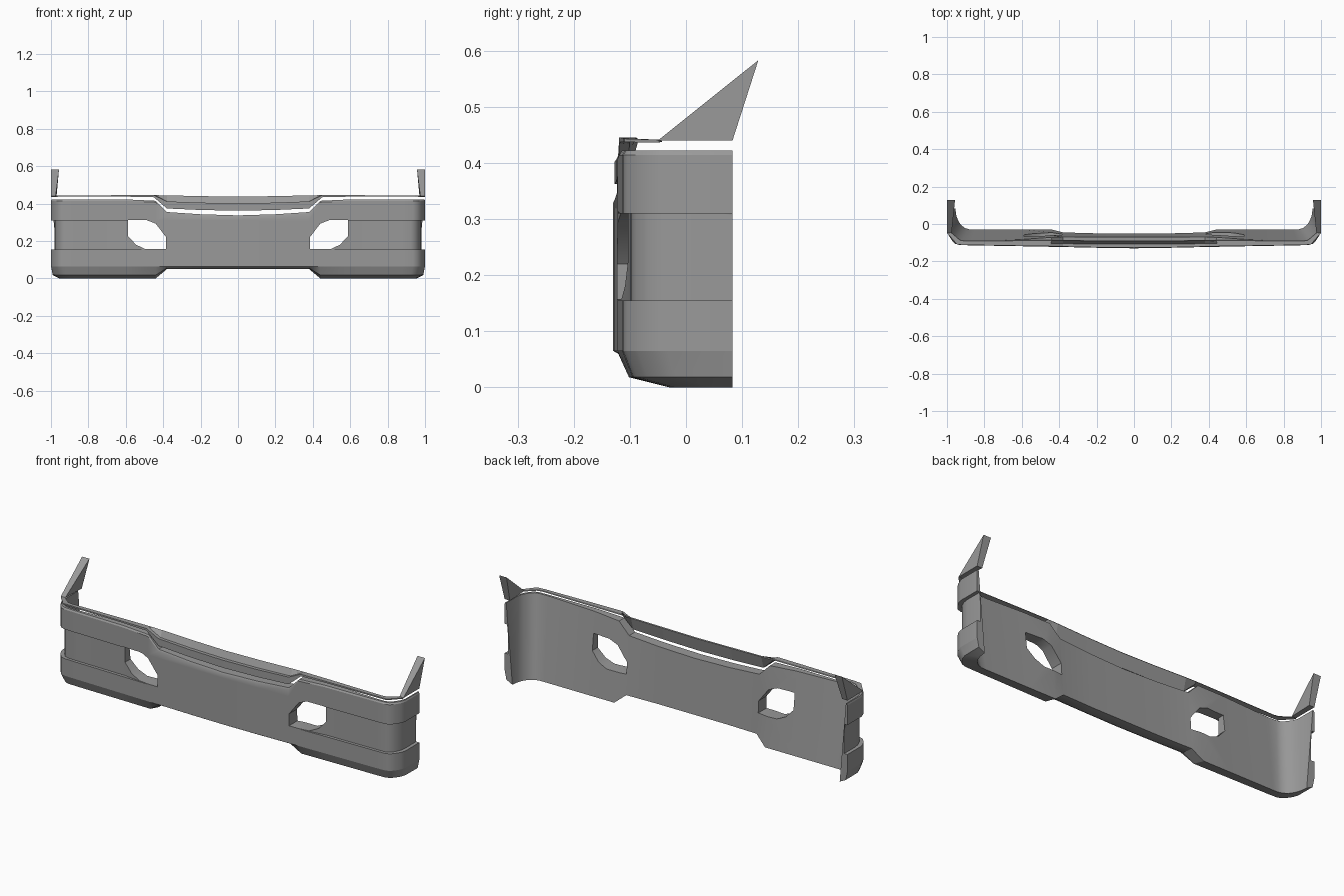
import bpy, bmesh
from math import radians

if "Cube" in bpy.data.objects:
    bpy.data.objects.remove(bpy.data.objects["Cube"])

grey = bpy.data.materials.new("dark_grey")
grey.diffuse_color = (.32, .32, .32, 1)
grey.use_nodes = True
grey.node_tree.nodes["Principled BSDF"].inputs["Base Color"].default_value = grey.diffuse_color


def loft(name, sections):
    """Closed solid through a row of equal-length section loops."""
    bm = bmesh.new()
    rings = [[bm.verts.new(p) for p in s] for s in sections]
    n = len(rings[0])
    for a, b in zip(rings, rings[1:]):
        for i in range(n):
            j = (i + 1) % n
            bm.faces.new((a[i], a[j], b[j], b[i]))
    bm.faces.new(rings[0])
    bm.faces.new(rings[-1])
    bmesh.ops.remove_doubles(bm, verts=bm.verts, dist=0.0002)
    bmesh.ops.recalc_face_normals(bm, faces=bm.faces)
    me = bpy.data.meshes.new(name)
    bm.to_mesh(me)
    bm.free()
    me.materials.append(grey)
    ob = bpy.data.objects.new(name, me)
    bpy.context.collection.objects.link(ob)
    return ob


def flip(section):
    return [(-x, y, z) for x, y, z in section]


def both_sides(half):
    """Half sections start on the centre plane; add the mirrored half."""
    return [flip(s) for s in reversed(half[1:])] + half


def select(ob):
    bpy.ops.object.select_all(action='DESELECT')
    ob.select_set(True)
    bpy.context.view_layer.objects.active = ob


# Bumper shell: plan outline outside and inside, with top height
outer = [(0, -.13), (.2, -.127), (.38, -.123), (.44, -.122), (.59, -.119), (.88, -.114),
         (.935, -.112), (.958, -.105), (.975, -.086), (.992, -.06), (1, -.035), (1, .083)]
inner = [(0, -.05), (.2, -.05), (.38, -.045), (.44, -.03), (.59, -.03), (.85, -.03),
         (.88, -.029), (.905, -.021), (.925, -.005), (.94, .018), (.95, .045), (.955, .083)]
tops = [.337, .343, .355, .415] + [.422] * 8
recess = [0] * 4 + [.18, .18, .18, .2, .22, .28, .36, .42]   # set-back outer band
rim = [.75, .75, .7, .55, .42] + [.2] * 7                    # thickness of top rim

half = []
for i, (o, n, top, rec, thick) in enumerate(zip(outer, inner, tops, recess, rim)):
    low = (.05, .055) if i < 3 else (0, .018)      # raised centre underside
    rows = [(1, low[0]), (.22, low[1]), (0, .065), (0, .155), (rec, .155), (rec, .31),
            (0, .31), (0, top - .008), (.06, top), (thick, top)]
    half.append([(o[0] + (n[0] - o[0]) * t, o[1] + (n[1] - o[1]) * t, z) for t, z in rows])
shell = loft("bumper_shell", both_sides(half))

# Lamp openings
hole = [(.384, .157), (.384, .22), (.44, .293), (.49, .312), (.587, .312),
        (.587, .225), (.545, .18), (.495, .157)]
for side in (1, -1):
    cutter = loft("lamp_cutter", [[(side * x, y, z) for x, z in hole] for y in (-.3, .2)])
    cutter.hide_render = True
    mod = shell.modifiers.new("lamp_opening", 'BOOLEAN')
    mod.object = cutter
    mod.operation = 'DIFFERENCE'
    mod.solver = 'EXACT'
    select(shell)
    bpy.ops.object.modifier_apply(modifier=mod.name)
    bpy.data.objects.remove(cutter)

# Smooth corners, but crisp lower bevel and top lines
for e in shell.data.edges:
    zs = [shell.data.vertices[v].co.z for v in e.vertices]
    e.use_edge_sharp = any(all(abs(z - k) < .001 for z in zs) for k in (.018, .065, .414))
select(shell)
bpy.ops.object.shade_smooth_by_angle(angle=radians(33))

# Upper trim: x, front y, front bottom z, front top z, ledge y, back x, back y, back top z
trim = [(0, -.127, .362, .402, -.108, 0, -.092, .437),
        (.2, -.125, .366, .405, -.107, .2, -.091, .440),
        (.38, -.121, .374, .412, -.105, .38, -.088, .444),
        (.45, -.119, .434, .445, -.104, .44, -.088, .445),
        (.59, -.117, .437, .445, -.104, .59, -.089, .445),
        (.9, -.112, .437, .444, -.104, .9, -.092, .444),
        (.945, -.11, .437, .443, -.1, .93, -.087, .443),
        (1, -.048, .436, .441, -.047, .98, -.045, .441)]
half = []
for x, y, z0, z1, ly, bx, by, bz in trim:
    lx = (x + bx) / 2
    half.append([(x, y, z0), (x, y, z1), (lx, ly, z1), (bx, by, bz),
                 (bx, by + .003, bz - .004), (lx, ly + .003, z0 + .002)])
loft("upper_trim", both_sides(half))

# Corner fins
fin = [[(1, -.05, .44), (1, .129, .583), (1, .083, .44)],
       [(.975, -.047, .44), (.957, .129, .583), (.97, .083, .44)]]
loft("fin_right", fin)
loft("fin_left", [flip(s) for s in fin])
